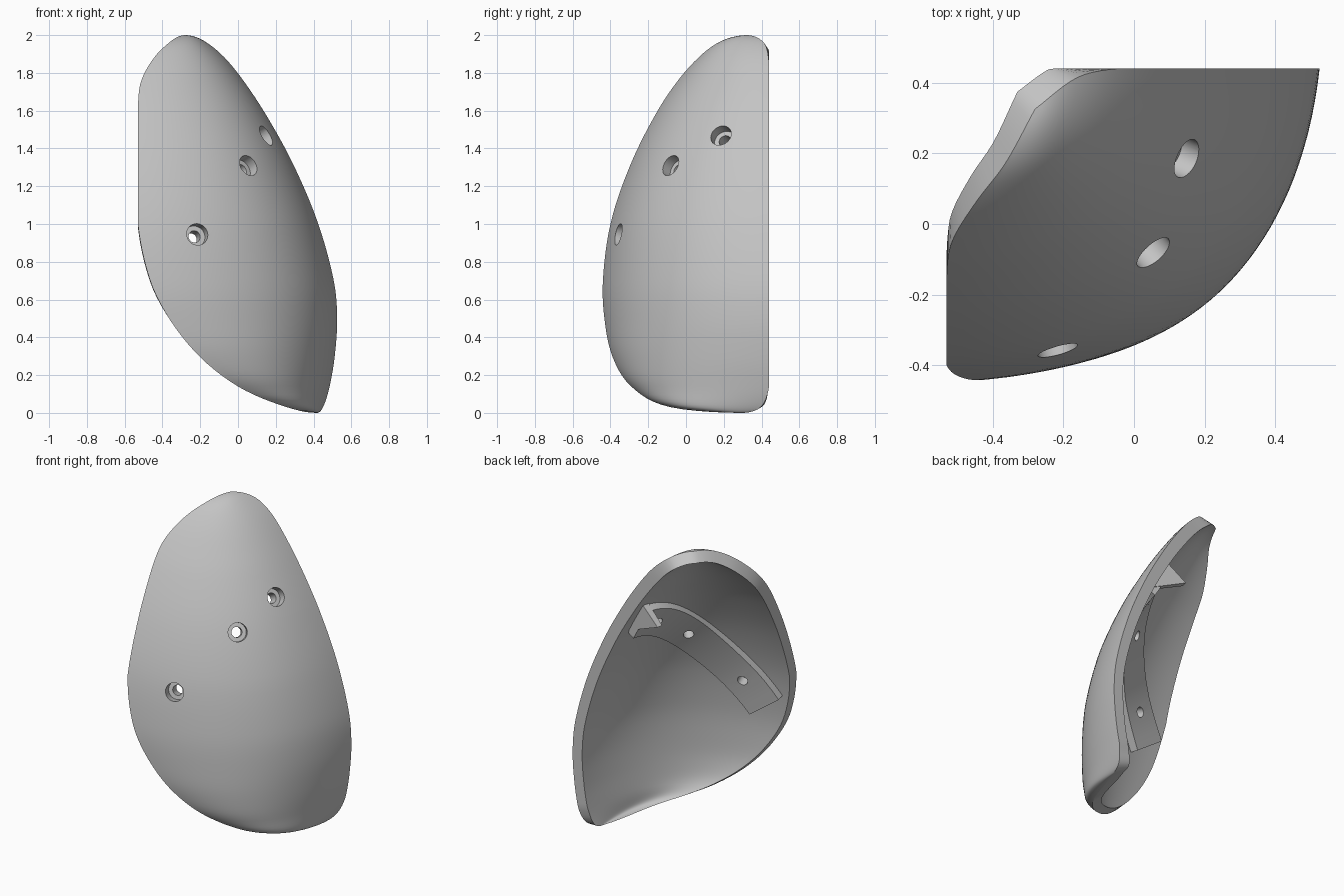
import bpy
import bmesh
from math import acos, cos, sin, pi, radians
from mathutils import Vector

cube = bpy.data.objects.get("Cube")
if cube:
    bpy.data.objects.remove(cube, do_unlink=True)

grey = bpy.data.materials.new("plain_grey")
grey.use_nodes = True
grey.diffuse_color = (0.55, 0.55, 0.55, 1)
grey.node_tree.nodes["Principled BSDF"].inputs["Base Color"].default_value = grey.diffuse_color

# Outline of the shell: left rim and back rim at a set of heights
HEIGHT = [0, .03, .14, .3, .5, .7, 1.0, 1.3, 1.6, 1.75, 1.88, 1.96, 2.0]
LEFT_X = [.42, .26, .0, -.205, -.365, -.465, -.53, -.53, -.53, -.515, -.445, -.365, -.28]
LEFT_Y = [.3, -.08, -.29, -.39, -.432, -.44, -.4, -.3, -.15, -.05, .065, .17, .325]
BACK_X = [.42, .45, .485, .512, .525, .507, .425, .3, .135, .035, -.07, -.165, -.28]
BACK_Y = [.3, .395, .44, .44, .44, .44, .44, .44, .44, .44, .437, .412, .325]
X_MIN, Y_MAX = -.53, .44


def height_param(z):
    return acos(max(-1, min(1, 1 - z))) / pi


KNOTS = [height_param(z) for z in HEIGHT]


def smooth_lookup(values, s):
    """Smooth curve through the outline values."""
    last = len(KNOTS) - 1
    i = max(k for k in range(last) if KNOTS[k] <= s)

    def slope(k):
        a, b = max(k - 1, 0), min(k + 1, last)
        return (values[b] - values[a]) / (KNOTS[b] - KNOTS[a])

    h = KNOTS[i + 1] - KNOTS[i]
    t = (s - KNOTS[i]) / h
    return ((1 + 2 * t) * (1 - t) ** 2 * values[i] + t * t * (3 - 2 * t) * values[i + 1]
            + h * t * (1 - t) * ((1 - t) * slope(i) - t * slope(i + 1)))


def clamped(p):
    return Vector((max(p.x, X_MIN), min(p.y, Y_MAX), p.z))


def rims(z):
    s = height_param(z)
    left = Vector((smooth_lookup(LEFT_X, s), smooth_lookup(LEFT_Y, s), z))
    back = Vector((smooth_lookup(BACK_X, s), smooth_lookup(BACK_Y, s), z))
    return left, back


def outer(z, t):
    """Point on the outer skin: an arc from the left rim to the back rim."""
    left, back = rims(z)
    corner = Vector((back.x, left.y, z))
    pull = .16 + .08 * max(0, 1 - z)
    corner = corner.lerp((left + back) / 2, pull)
    return clamped(left * (1 - t) ** 2 + corner * 2 * t * (1 - t) + back * t * t)


def inner(z, t):
    """Matching point on the inner skin."""
    left, back = rims(z)
    spread = min(1, (back - left).length / .8)
    angle = -pi / 4 + (t - .5) * spread * pi / 2
    thick = .07
    shift = Vector((-cos(angle) * thick, -sin(angle) * thick, -.032 * (z - .5)))
    return clamped(outer(z, t) + shift)


def normal(z, t):
    e = .02
    return (outer(z, t + e) - outer(z, t - e)).cross(outer(z + e, t) - outer(z - e, t)).normalized()


def finish(name, bm):
    bmesh.ops.remove_doubles(bm, verts=bm.verts, dist=.0005)
    bmesh.ops.recalc_face_normals(bm, faces=bm.faces)
    mesh = bpy.data.meshes.new(name)
    bm.to_mesh(mesh)
    bm.free()
    mesh.materials.append(grey)
    obj = bpy.data.objects.new(name, mesh)
    bpy.context.collection.objects.link(obj)
    return obj


def loft(name, rings, caps):
    """Skin closed rings of points, with end caps if wanted."""
    bm = bmesh.new()
    rows = [[bm.verts.new(p) for p in ring] for ring in rings]
    n = len(rows[0])
    for a, b in zip(rows, rows[1:]):
        for i in range(n):
            j = (i + 1) % n
            bm.faces.new((a[i], a[j], b[j], b[i]))
    if caps:
        bm.faces.new(rows[0])
        bm.faces.new(rows[-1])
    return finish(name, bm)


# Curved shell
ROWS, COLS = 64, 32
shell_rings = []
for r in range(ROWS + 1):
    z = 1 - cos(pi * r / ROWS)
    ring = [outer(z, c / COLS) for c in range(COLS + 1)]
    ring += [inner(z, c / COLS) for c in range(COLS, -1, -1)]
    shell_rings.append(ring)
shell = loft("curved_shell", shell_rings, False)


# Mounting band across the inside
def band_height(t):
    return .96 + 1.167 * (t - .2) - 1.007 * (t - .2) * (t - .5)


def band_section(t, profile):
    """Place a profile of (sideways, inward) points on the shell."""
    z, e = band_height(t), .01
    n = normal(z, t)
    along = (outer(band_height(t + e), t + e) - outer(band_height(t - e), t - e)).normalized()
    side = n.cross(along).normalized()
    mid = outer(z, t)
    return [clamped(mid + side * w - n * d) for w, d in profile]


def band(name, start, end, steps, profile):
    ts = [start + (end - start) * i / steps for i in range(steps + 1)]
    return loft(name, [band_section(t, profile) for t in ts], True)


mount_band = band("mounting_band", .08, .92, 24, [(-.125, .04), (.125, .04), (.125, .128), (-.125, .128)])
# Triangular plate closing the back end of the band
end_ledge = band("end_ledge", .885, .925, 2, [(-.15, .04), (.14, .04), (.105, .24)])


# Stepped screw holes
def drill(t, radius, start, end):
    z = band_height(t)
    n = normal(z, t)
    bm = bmesh.new()
    bmesh.ops.create_cone(bm, cap_ends=True, segments=32, radius1=radius, radius2=radius, depth=end - start)
    turn = n.to_track_quat('Z', 'Y').to_matrix().to_4x4()
    bmesh.ops.transform(bm, matrix=turn, verts=bm.verts)
    bmesh.ops.translate(bm, vec=outer(z, t) - n * (start + end) / 2, verts=bm.verts)
    cutter = finish("hole_cutter", bm)
    cutter.hide_render = True
    return cutter


def combine(target, tool, operation):
    mod = target.modifiers.new(operation.lower(), 'BOOLEAN')
    mod.operation = operation
    mod.solver = 'EXACT'
    mod.object = tool
    bpy.context.view_layer.objects.active = target
    bpy.ops.object.modifier_apply(modifier=mod.name)
    bpy.data.objects.remove(tool, do_unlink=True)


for part in (mount_band, end_ledge):
    combine(shell, part, 'UNION')
for t in (.19, .5, .765):
    combine(shell, drill(t, .058, -.1, .06), 'DIFFERENCE')
    combine(shell, drill(t, .032, -.1, .2), 'DIFFERENCE')

bpy.ops.object.select_all(action='DESELECT')
shell.select_set(True)
bpy.context.view_layer.objects.active = shell
bpy.ops.object.shade_smooth_by_angle(angle=radians(30))
